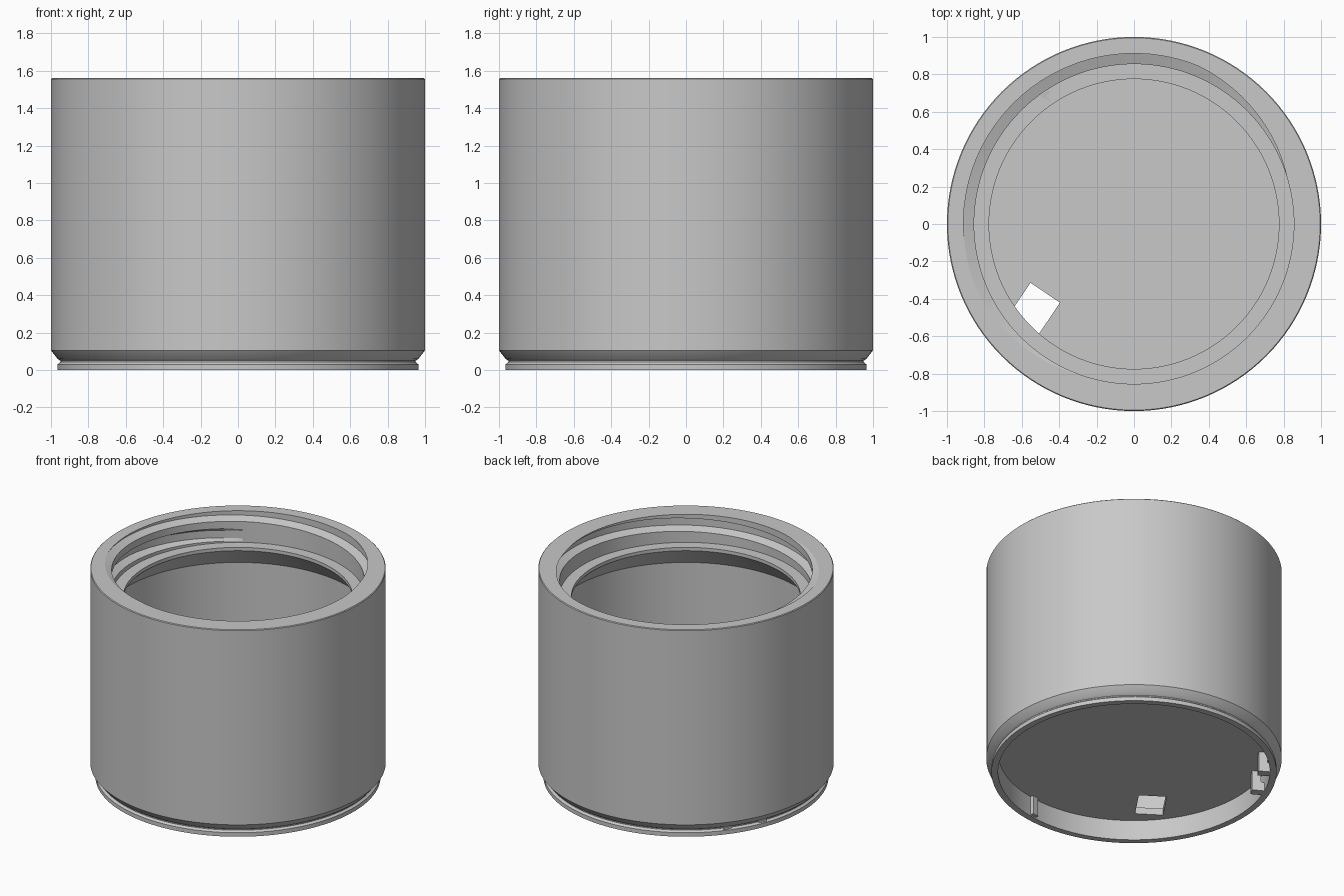
import bpy, bmesh, math
from mathutils import Matrix, Vector

if "Cube" in bpy.data.objects:
    bpy.data.objects.remove(bpy.data.objects["Cube"])

grey = bpy.data.materials.new("plain grey")
grey.use_nodes = True
color = (0.58, 0.58, 0.58, 1)
grey.diffuse_color = color
grey.node_tree.nodes["Principled BSDF"].inputs["Base Color"].default_value = color


def make(name, bm):
    bmesh.ops.recalc_face_normals(bm, faces=bm.faces[:])
    mesh = bpy.data.meshes.new(name)
    bm.to_mesh(mesh)
    bm.free()
    ob = bpy.data.objects.new(name, mesh)
    mesh.materials.append(grey)
    bpy.context.collection.objects.link(ob)
    return ob


def activate(ob):
    bpy.ops.object.select_all(action="DESELECT")
    ob.select_set(True)
    bpy.context.view_layer.objects.active = ob


def box(name, center, size, angle):
    bm = bmesh.new()
    bmesh.ops.create_cube(bm, size=1)
    turn = Matrix.Rotation(math.radians(angle), 4, "Z")
    bm.transform(turn @ Matrix.Translation(center) @ Matrix.Diagonal((*size, 1)))
    return make(name, bm)


def prism(name, outline, offset, width, angle):
    """Radial outline (r, z) extruded sideways and turned about the axis."""
    bm = bmesh.new()
    face = bm.faces.new([bm.verts.new((r, offset - width / 2, z)) for r, z in outline])
    new = bmesh.ops.extrude_face_region(bm, geom=[face])["geom"]
    verts = [v for v in new if isinstance(v, bmesh.types.BMVert)]
    bmesh.ops.translate(bm, verts=verts, vec=(0, width, 0))
    bm.transform(Matrix.Rotation(math.radians(angle), 4, "Z"))
    return make(name, bm)


def cut(target, cutter):
    activate(target)
    mod = target.modifiers.new("cut", "BOOLEAN")
    mod.operation = "DIFFERENCE"
    mod.solver = "EXACT"
    mod.object = cutter
    bpy.ops.object.modifier_apply(modifier=mod.name)
    bpy.data.objects.remove(cutter)


# Body: one closed profile turned about the axis
profile = [(0, 0.15), (0.92, 0.15), (0.92, 0), (0.965, 0), (0.965, 0.03),
           (0.95, 0.042), (0.95, 0.05), (0.965, 0.06), (1, 0.105), (1, 1.555),
           (0.995, 1.56), (0.855, 1.56), (0.855, 1.35), (0.775, 1.35),
           (0.775, 1.325), (0.92, 1.17), (0.92, 0.2), (0, 0.2)]
bm = bmesh.new()
verts = [bm.verts.new((r, 0, z)) for r, z in profile]
edges = [bm.edges.new(pair) for pair in zip(verts, verts[1:])]
bmesh.ops.spin(bm, geom=verts + edges, cent=(0, 0, 0), axis=(0, 0, 1),
               angle=math.tau, steps=128)
bmesh.ops.remove_doubles(bm, verts=bm.verts[:], dist=0.0005)
body = make("container_body", bm)

# Internal thread: helical groove that runs out through the top face
PITCH, STEPS = 0.15, 84
bm = bmesh.new()
rings = []
for i in range(2 * STEPS + 1):
    turn = -0.7 + 2 * i / (2 * STEPS)
    a = math.radians(15) + turn * math.tau
    z = 1.51 + PITCH * turn
    depth = 0.057 * min(1, 0.1 + i / 14)
    section = [(0.835, -0.056), (0.853, -0.05), (0.855 + depth, -0.028),
               (0.855 + depth, 0.028), (0.853, 0.05), (0.835, 0.056)]
    rings.append([bm.verts.new((r * math.cos(a), r * math.sin(a), z + h))
                  for r, h in section])
for lower, upper in zip(rings, rings[1:]):
    for k in range(6):
        j = (k + 1) % 6
        bm.faces.new((lower[k], lower[j], upper[j], upper[k]))
bm.faces.new(rings[0])
bm.faces.new(rings[-1])
cut(body, make("thread_cutter", bm))

# Square opening in the floor
cut(body, box("floor_hole_cutter", (-0.695, 0.188, 0.17), (0.25, 0.19, 0.2), 56))

# Side notch in the lower rim
NOTCH = 150
cut(body, box("notch_cutter", (1.0, 0, 0.0375), (0.42, 0.9, 0.275), NOTCH))
activate(body)
bpy.ops.object.shade_smooth_by_angle(angle=math.radians(20))

# Two clips with outward hooks in the notch
clip = [(0.83, 0.18), (0.89, 0.18), (0.89, 0.07), (0.95, 0.05),
        (0.95, 0.025), (0.91, 0), (0.83, 0)]
for name, side in (("right_clip", -0.13), ("left_clip", 0.13)):
    prism(name, clip, side, 0.06, NOTCH)

# Small stop on the inside of the lower rim
box("rim_stop", (0.91, 0, 0.08), (0.03, 0.05, 0.14), -82)
